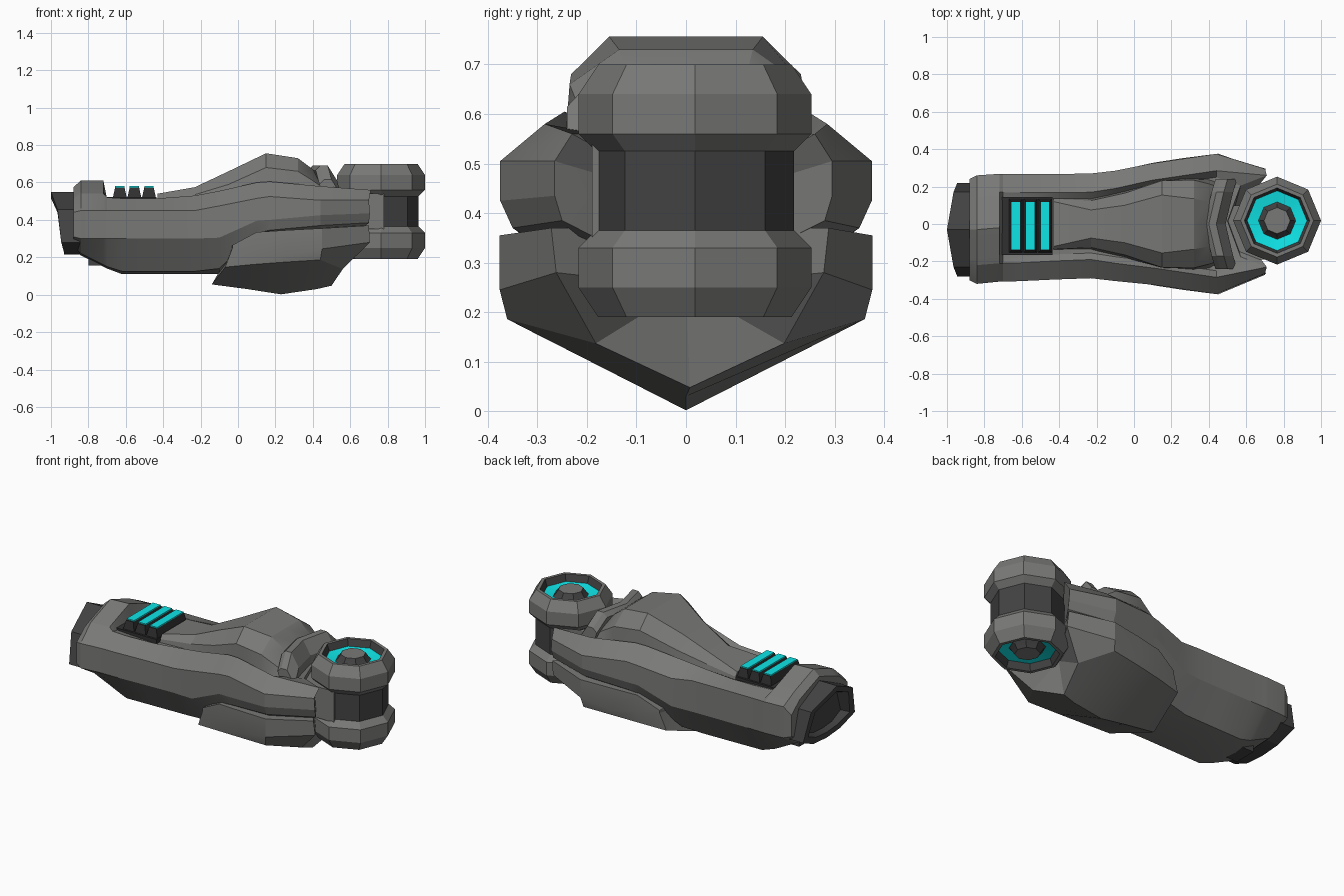
import bpy, bmesh, math
from mathutils import Vector


def material(name, rgb):
    m = bpy.data.materials.new(name)
    m.diffuse_color = (*rgb, 1)
    return m


GREY = material("armor grey", (0.19, 0.19, 0.185))
DARK = material("dark grey", (0.055, 0.055, 0.055))
BLACK = material("near black", (0.03, 0.03, 0.03))
CYAN = material("glow cyan", (0.005, 0.82, 0.84))


def finish(bm, name, mats, smooth=20):
    bmesh.ops.remove_doubles(bm, verts=bm.verts, dist=1e-5)
    bmesh.ops.recalc_face_normals(bm, faces=bm.faces)
    me = bpy.data.meshes.new(name)
    bm.to_mesh(me)
    bm.free()
    for m in mats:
        me.materials.append(m)
    ob = bpy.data.objects.new(name, me)
    bpy.context.collection.objects.link(ob)
    bpy.ops.object.select_all(action='DESELECT')
    ob.select_set(True)
    bpy.context.view_layer.objects.active = ob
    bpy.ops.object.shade_smooth_by_angle(angle=math.radians(smooth))
    return ob


def loft(name, rings, mat, start=None, end=None):
    """Skin closed rings; ends are fans to an apex (ring centre by default)."""
    bm = bmesh.new()
    vs = [[bm.verts.new(p) for p in r] for r in rings]
    n = len(vs[0])
    for a, b in zip(vs, vs[1:]):
        for i in range(n):
            j = (i + 1) % n
            bm.faces.new((a[i], a[j], b[j], b[i]))
    for r, apex in ((vs[0], start), (vs[-1], end)):
        c = bm.verts.new(apex or sum((v.co for v in r), Vector()) / n)
        for i in range(n):
            bm.faces.new((r[i], r[(i + 1) % n], c))
    return finish(bm, name, [mat])


def mirrored(half, yc=0):
    """Half profile of (x, y, z), first and last points on the centre line."""
    left = [(x, -y, z) for x, y, z in half[-2:0:-1]]
    return [(x, y + yc, z) for x, y, z in half + left]


def box(name, x, y, z, mat, taper=0):
    r = [[(x[0] + t, y[0] + t, h), (x[1] - t, y[0] + t, h),
          (x[1] - t, y[1] - t, h), (x[0] + t, y[1] - t, h)]
         for h, t in ((z[0], 0), (z[1], taper))]
    return loft(name, r, mat)


# Main shell: x, centre y, half width, rim width, rim z, mid z, low z, base width, base z, keel z, floor drop
stations = [
    (-0.88, -0.03, 0.27, 0.19, 0.505, 0.44, 0.31, 0.15, 0.26, 0.25, 0),
    (-0.84, -0.03, 0.29, 0.19, 0.54, 0.45, 0.30, 0.16, 0.22, 0.21, 0),
    (-0.72, -0.02, 0.288, 0.19, 0.54, 0.45, 0.30, 0.16, 0.16, 0.15, 0),
    (-0.70, -0.02, 0.287, 0.19, 0.52, 0.45, 0.30, 0.16, 0.15, 0.14, 0.01),
    (-0.62, -0.02, 0.286, 0.188, 0.515, 0.45, 0.30, 0.17, 0.125, 0.11, 0.01),
    (-0.43, -0.015, 0.282, 0.183, 0.515, 0.45, 0.30, 0.17, 0.125, 0.11, 0.02),
    (-0.23, -0.01, 0.28, 0.18, 0.53, 0.45, 0.30, 0.17, 0.125, 0.11, 0.03),
    (-0.10, -0.01, 0.295, 0.20, 0.555, 0.475, 0.305, 0.19, 0.14, 0.11, 0.04),
    (0.10, 0, 0.325, 0.235, 0.60, 0.515, 0.395, 0.30, 0.33, 0.15, 0.05),
    (0.17, 0, 0.335, 0.245, 0.605, 0.525, 0.40, 0.315, 0.345, 0.15, 0.05),
    (0.44, 0, 0.375, 0.285, 0.58, 0.505, 0.425, 0.35, 0.37, 0.15, 0.04),
]
rings = []
for x, yc, w, wr, zr, zm, zl, wb, zb, zk, d in stations:
    peak = 0.07 if x < -0.71 else 0        # roofed rear end
    ring = mirrored([(x, 0, zr - d + peak), (x, wr - 0.035, zr - d + peak * 0.2), (x, wr, zr),
                     (x, w, zm), (x, w, zl), (x, wb, zb), (x, 0, zk)], yc)
    if -0.86 < x < -0.2:                   # the far shoulder sits a little higher
        ring[3] = (x, ring[3][1], zm + 0.04)
    rings.append(ring)
# forked front end, cut back in the middle for the hinge
rings.append(mirrored([(0.50, 0, 0.56), (0.57, 0.19, 0.56), (0.71, 0.245, 0.56), (0.70, 0.28, 0.505),
                       (0.705, 0.28, 0.435), (0.70, 0.265, 0.385), (0.52, 0, 0.25)], 0.015))
loft("main_shell", rings, GREY, end=(0.52, 0.02, 0.42))

# Lower guard with a V keel and slanted ends: top x, keel x, width, top z, side z, keel z
guard = []
for x, xk, w, zt, zs, zk in [
        (-0.03, -0.14, 0.298, 0.265, 0.25, 0.055),
        (0.10, 0.05, 0.327, 0.335, 0.232, 0.03),
        (0.26, 0.23, 0.352, 0.345, 0.208, 0.002),
        (0.45, 0.42, 0.376, 0.355, 0.245, 0.03)]:
    xm = x * 0.65 + xk * 0.35
    guard.append(mirrored([(x, 0, zt), (x, w, zt), (x, w, zs), (xm, w * 0.96, w * 0.495), (xk, 0, zk)]))
guard.append(mirrored([(0.52, 0, 0.37), (0.70, 0.28, 0.37), (0.705, 0.27, 0.28),
                       (0.56, 0.19, 0.137), (0.50, 0, 0.048)], 0.008))
loft("lower_guard", guard, GREY, end=(0.53, 0, 0.25))

# Raised top panel: x, base width, base z, shoulder width, shoulder z, crown width, crown z
hill = []
for x, wb, zb, ws, zs, wt, zt in [
        (-0.43, 0.14, 0.47, 0.135, 0.515, 0.12, 0.54),
        (-0.23, 0.14, 0.48, 0.125, 0.535, 0.075, 0.575),
        (-0.05, 0.18, 0.50, 0.165, 0.59, 0.10, 0.66),
        (0.15, 0.235, 0.53, 0.232, 0.68, 0.155, 0.756),
        (0.32, 0.245, 0.53, 0.235, 0.66, 0.135, 0.73),
        (0.40, 0.24, 0.53, 0.215, 0.61, 0.12, 0.67),
        (0.47, 0.22, 0.52, 0.19, 0.56, 0.11, 0.58)]:
    hill.append(mirrored([(x, 0, zt), (x, wt, zt), (x, ws, zs), (x, wb, zb), (x, 0, zb)]))
loft("top_panel", hill, GREY)

# Chevron collar closing the front of the top panel
collar = []
for y, dx, dz in ((-0.24, 0.02, -0.075), (-0.17, 0.0, 0), (0, -0.04, 0), (0.17, 0.0, 0), (0.24, 0.02, -0.075)):
    collar.append([(x + dx, y, z + dz) for x, z in
                   ((0.415, 0.665), (0.44, 0.69), (0.48, 0.69), (0.53, 0.61), (0.53, 0.55), (0.46, 0.54))])
loft("front_collar", collar, GREY)

# Hinge: eight-sided revolved profile of (radius, z offset) with a material per band
half = [(0, 0.245), (0.07, 0.245), (0.09, 0.215), (0.10, 0.205), (0.16, 0.215), (0.175, 0.255),
        (0.195, 0.255), (0.235, 0.195), (0.235, 0.115), (0.20, 0.08)]
band = [0, 1, 1, 2, 1, 0, 0, 0, 0]
profile = half + [(r, -z) for r, z in reversed(half)]
bands = band + [1] + band[::-1]
bm = bmesh.new()
cols = []
for k in range(8):
    a = k * math.pi / 4
    cols.append([bm.verts.new((0.765 + r * math.cos(a), 0.018 + r * math.sin(a), 0.445 + z))
                 for r, z in profile])
for k in range(8):
    a, b = cols[k], cols[(k + 1) % 8]
    for i, m in enumerate(bands):
        if profile[i][0] == 0:
            f = bm.faces.new((a[i], a[i + 1], b[i + 1]))
        elif profile[i + 1][0] == 0:
            f = bm.faces.new((a[i], a[i + 1], b[i]))
        else:
            f = bm.faces.new((a[i], a[i + 1], b[i + 1], b[i]))
        f.material_index = m
finish(bm, "hinge", [GREY, DARK, CYAN])

# Bracket tying the hinge core to the shell
box("hinge_bracket", (0.50, 0.78), (-0.19, 0.10), (0.35, 0.54), GREY)

# Hollow wrist cuff at the rear, peaked at the top
cuff = [(-1.0, 0, 0.55), (-0.965, 0.20, 0.455), (-0.945, 0.25, 0.28), (-0.93, 0.13, 0.225), (-0.93, 0, 0.215)]


def cuff_ring(s, x=None):
    return mirrored([(px if x is None else x, y * s, 0.38 + (z - 0.38) * s) for px, y, z in cuff], -0.03)


loft("wrist_cuff", [cuff_ring(1.0, -0.84), cuff_ring(1.0, -0.88), cuff_ring(1.0),
                    cuff_ring(0.8), cuff_ring(0.7, -0.90)], DARK)

# Small block under the wrist
box("underside_block", (-0.80, -0.63), (-0.09, 0.05), (0.155, 0.25), DARK)

# Vent tray with three glowing bars
box("vent_tray", (-0.705, -0.435), (-0.165, 0.145), (0.49, 0.522), BLACK)
for i in range(3):
    x = -0.632 + 0.078 * i
    box(f"vent_bar_{i + 1}", (x - 0.038, x + 0.038), (-0.155, 0.135), (0.515, 0.574), BLACK, 0.013)
    box(f"vent_light_{i + 1}", (x - 0.025, x + 0.025), (-0.135, 0.118), (0.573, 0.581), CYAN)
